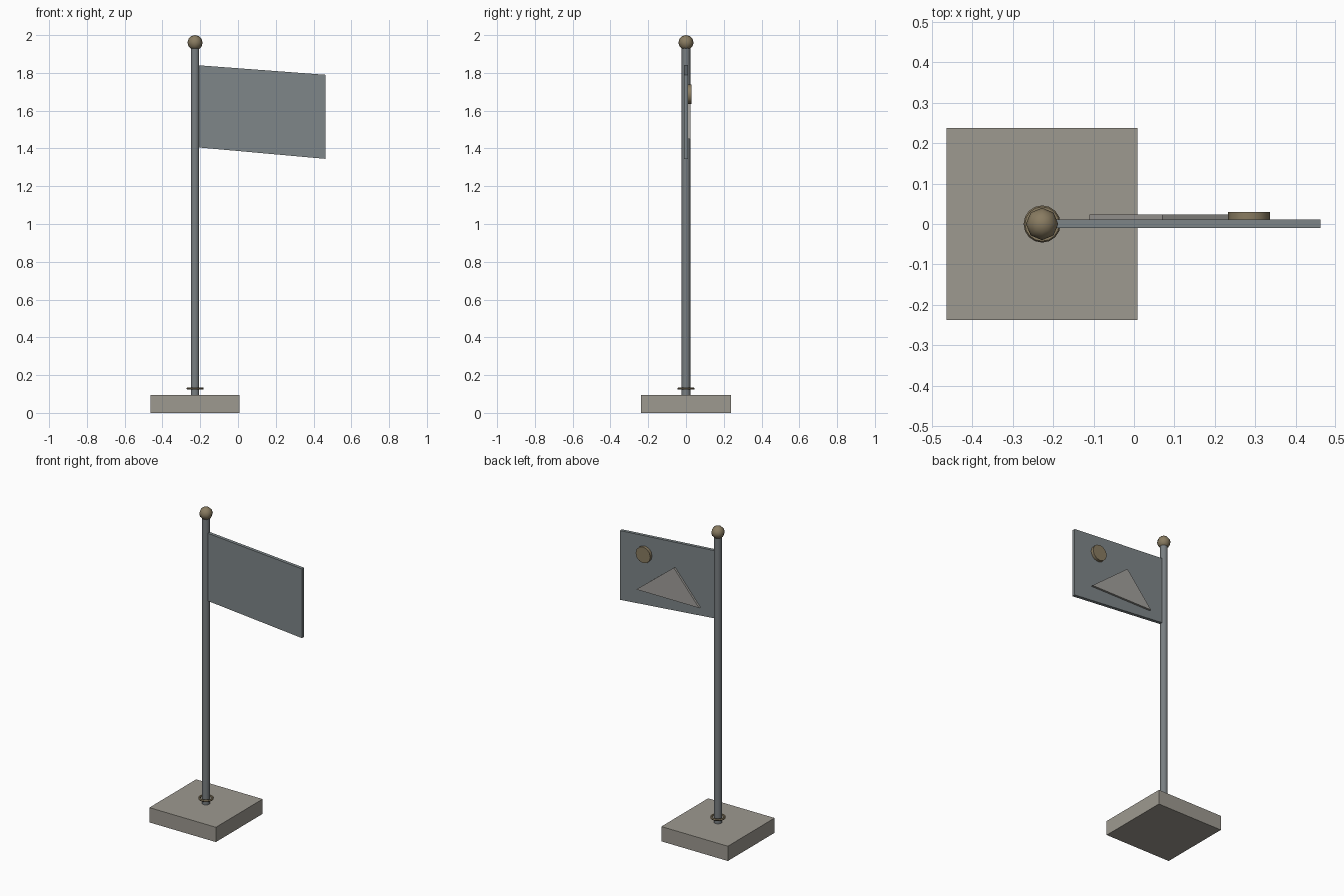
import bpy, bmesh, math

if "Cube" in bpy.data.objects:
    bpy.data.objects.remove(bpy.data.objects["Cube"])

PX = -0.2275  # pole axis x


def material(name, rgb):
    m = bpy.data.materials.new(name)
    m.diffuse_color = (*rgb, 1)
    m.use_nodes = True
    m.node_tree.nodes["Principled BSDF"].inputs["Base Color"].default_value = m.diffuse_color
    return m


stone = material("stone", (0.34, 0.32, 0.28))
steel = material("steel", (0.19, 0.21, 0.22))
cloth = material("cloth", (0.21, 0.24, 0.25))
brass = material("brass", (0.25, 0.20, 0.12))
pale = material("pale", (0.36, 0.35, 0.33))


def finish(name, mat, smooth=False):
    ob = bpy.context.object
    ob.name = name
    ob.data.materials.append(mat)
    if smooth:
        bpy.ops.object.shade_smooth_by_angle(angle=math.radians(50))
    return ob


def plate(name, outline, y0, y1, mat):
    """Extrude an x-z outline from y0 to y1."""
    bm = bmesh.new()
    face = bm.faces.new([bm.verts.new((x, y0, z)) for x, z in outline])
    ext = bmesh.ops.extrude_face_region(bm, geom=[face])
    for v in ext["geom"]:
        if isinstance(v, bmesh.types.BMVert):
            v.co.y = y1
    bmesh.ops.recalc_face_normals(bm, faces=bm.faces)
    me = bpy.data.meshes.new(name)
    bm.to_mesh(me)
    bm.free()
    ob = bpy.data.objects.new(name, me)
    me.materials.append(mat)
    bpy.context.collection.objects.link(ob)


# Square base block
bpy.ops.mesh.primitive_cube_add(size=1, location=(PX, 0, 0.0475))
bpy.context.object.scale = (0.473, 0.475, 0.095)
finish("base", stone)

# Pole
bpy.ops.mesh.primitive_cylinder_add(vertices=10, radius=0.0235, depth=1.85,
                                    location=(PX, 0, 1.015))
finish("pole", steel, True)

# Thin ring near the foot
bpy.ops.mesh.primitive_torus_add(major_segments=16, minor_segments=6,
                                 major_radius=0.039, minor_radius=0.007,
                                 location=(PX, 0, 0.129))
finish("foot_ring", brass, True)

# Ball finial
bpy.ops.mesh.primitive_uv_sphere_add(segments=8, ring_count=6, radius=0.04,
                                     location=(PX, 0, 1.96))
finish("finial", brass, True)

# Drooping flag panel
plate("flag", [(-0.206, 1.405), (0.462, 1.345), (0.462, 1.79), (-0.206, 1.84)],
      -0.010, 0.011, cloth)

# Raised emblem on the back: triangle and disc
plate("emblem_triangle", [(-0.11, 1.45), (0.337, 1.45), (0.07, 1.66)],
      0.011, 0.024, pale)
bpy.ops.mesh.primitive_cylinder_add(vertices=12, radius=0.052, depth=0.019,
                                    location=(0.285, 0.0205, 1.687),
                                    rotation=(math.pi / 2, 0, 0))
finish("emblem_disc", brass, True)
